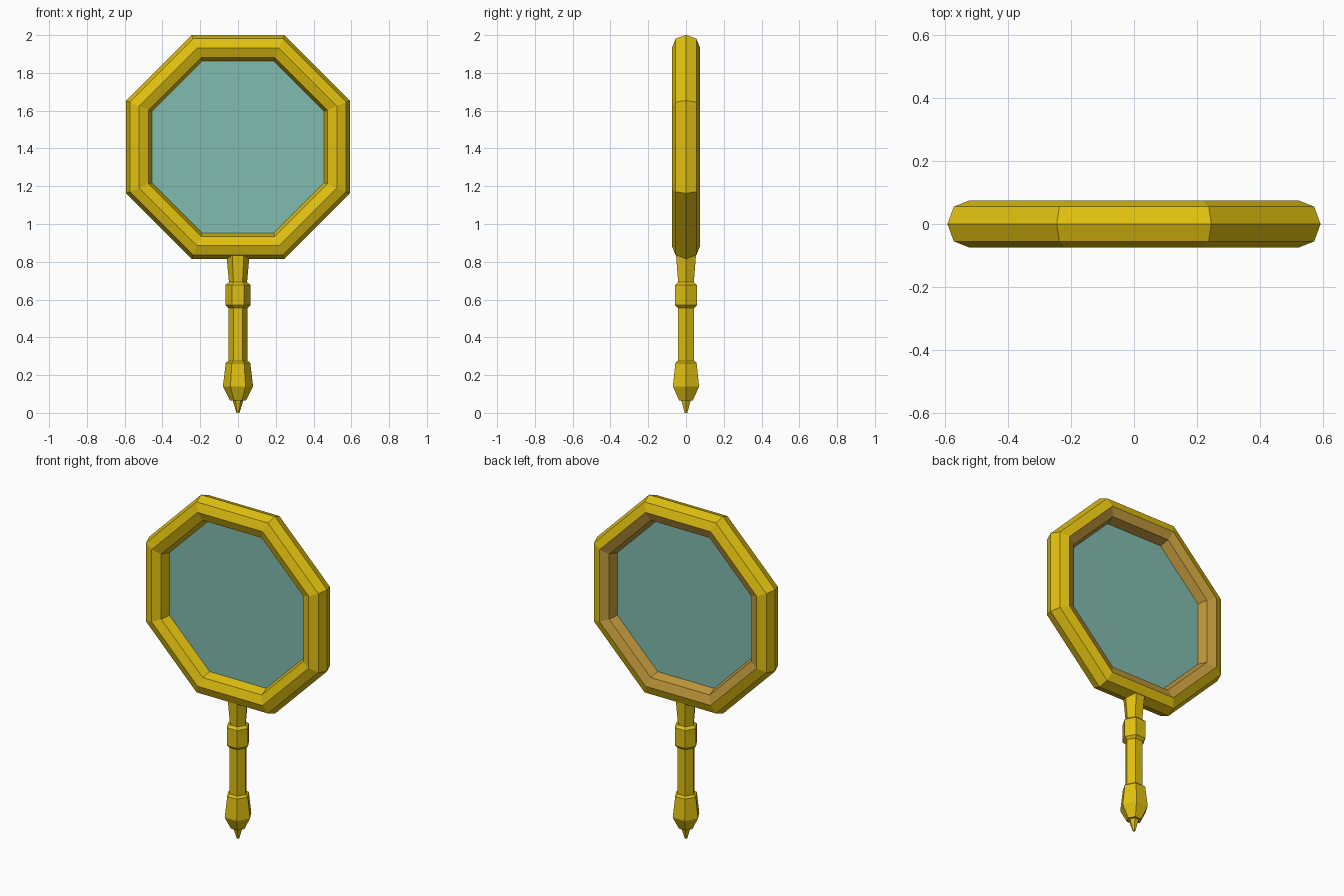
import bpy, bmesh, math

if "Cube" in bpy.data.objects:
    bpy.data.objects.remove(bpy.data.objects["Cube"])

def material(name, rgb):
    m = bpy.data.materials.new(name)
    m.diffuse_color = (*rgb, 1)
    m.use_nodes = True
    m.node_tree.nodes["Principled BSDF"].inputs["Base Color"].default_value = m.diffuse_color
    return m

gold = material("gold", (0.75, 0.53, 0.005))
bronze = material("bronze", (0.53, 0.32, 0.045))
teal = material("teal_glass", (0.22, 0.50, 0.43))

def finish(name, bm, mats):
    me = bpy.data.meshes.new(name)
    bm.normal_update()
    bm.to_mesh(me)
    bm.free()
    for m in mats:
        me.materials.append(m)
    ob = bpy.data.objects.new(name, me)
    bpy.context.collection.objects.link(ob)
    return ob

CZ = 1.408
def octagon(bm, apothem, y):
    r = apothem / math.cos(math.pi / 8)
    return [bm.verts.new((r * math.cos(a), y, CZ + r * math.sin(a)))
            for a in ((i + 0.5) * math.pi / 4 for i in range(8))]

# octagonal frame: eight-sided section swept round, back inner bands bronze
section = [(0.593, 0), (0.573, -0.055), (0.523, -0.075), (0.473, -0.055),
           (0.456, 0), (0.473, 0.055), (0.523, 0.075), (0.573, 0.055)]
bm = bmesh.new()
loops = [octagon(bm, a, y) for a, y in section]
for k in range(8):
    p, q = loops[k], loops[(k + 1) % 8]
    for i in range(8):
        j = (i + 1) % 8
        f = bm.faces.new((p[i], p[j], q[j], q[i]))
        f.material_index = 1 if k in (4, 5) else 0
bmesh.ops.recalc_face_normals(bm, faces=bm.faces)
finish("frame", bm, [gold, bronze])

# glass pane
bm = bmesh.new()
bm.faces.new(octagon(bm, 0.456, 0))
finish("glass", bm, [teal])

# six-sided turned handle
profile = [(0.0, 0.008), (0.065, 0.028), (0.066, 0.042), (0.14, 0.08), (0.265, 0.065),
           (0.276, 0.05), (0.555, 0.05), (0.57, 0.066), (0.678, 0.066),
           (0.692, 0.048), (0.835, 0.061)]
bm = bmesh.new()
rings = [[bm.verts.new((r * math.cos(i * math.pi / 3), r * math.sin(i * math.pi / 3), z))
          for i in range(6)] for z, r in profile]
for p, q in zip(rings, rings[1:]):
    for i in range(6):
        j = (i + 1) % 6
        bm.faces.new((p[i], p[j], q[j], q[i]))
bm.faces.new(rings[0][::-1])
bm.faces.new(rings[-1])
bmesh.ops.recalc_face_normals(bm, faces=bm.faces)
finish("handle", bm, [gold])
